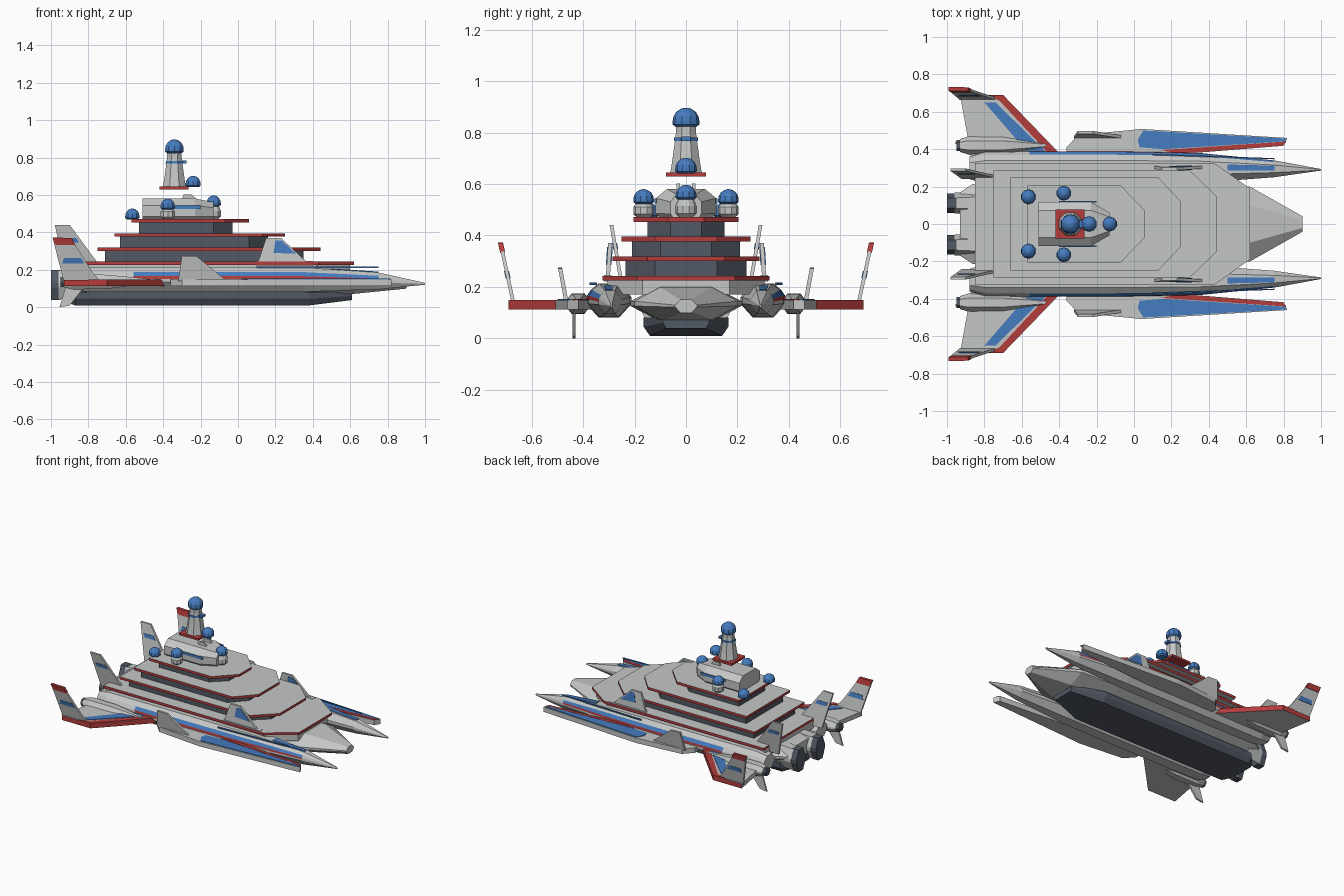
import bpy, bmesh, math
from mathutils import Vector

if "Cube" in bpy.data.objects:
    bpy.data.objects.remove(bpy.data.objects["Cube"])

COLOURS = {"light_grey": (0.56, 0.57, 0.57), "slate": (0.085, 0.1, 0.13),
           "blue": (0.06, 0.2, 0.52), "red": (0.46, 0.045, 0.045)}
MATS = []
for n, c in COLOURS.items():
    m = bpy.data.materials.new(n)
    m.diffuse_color = (*c, 1)
    m.use_nodes = True
    m.node_tree.nodes["Principled BSDF"].inputs["Base Color"].default_value = m.diffuse_color
    MATS.append(m)
GREY, SLATE, BLUE, RED = range(4)


def finish(name, bm):
    bmesh.ops.recalc_face_normals(bm, faces=bm.faces)
    me = bpy.data.meshes.new(name)
    bm.to_mesh(me)
    bm.free()
    for m in MATS:
        me.materials.append(m)
    ob = bpy.data.objects.new(name, me)
    bpy.context.collection.objects.link(ob)
    return ob


def prism(name, pts, vec, mat, rule=None):
    """Extrude a 3D polygon along vec; rule picks a colour from each face normal."""
    bm = bmesh.new()
    a = [bm.verts.new(p) for p in pts]
    b = [bm.verts.new(Vector(p) + Vector(vec)) for p in pts]
    bm.faces.new(a)
    bm.faces.new(b)
    for i in range(len(a)):
        j = (i + 1) % len(a)
        bm.faces.new((a[i], a[j], b[j], b[i]))
    bmesh.ops.recalc_face_normals(bm, faces=bm.faces)
    for f in bm.faces:
        f.material_index = rule(f.normal) if rule else mat
    return finish(name, bm)


def slab(name, pts, z0, z1, mat, s=1, rule=None):
    return prism(name, [(x, y * s, z0) for x, y in pts], (0, 0, z1 - z0), mat, rule)


def fin(name, pts, low, high, t, mat, s):
    """Side profile in x, z leaning from (y, z) low to (y, z) high."""
    k = (high[0] - low[0]) / (high[1] - low[1])
    p = [(x, s * (low[0] + (z - low[1]) * k - t / 2), z) for x, z in pts]
    return prism(name, p, (0, s * t, 0), mat)


OCT = [(1, .15), (.5, 1), (-.5, 1), (-1, .15), (-1, -.15), (-.5, -1), (.5, -1), (1, -.15)]


def loft(name, stations, mat, s=1, section=OCT, rule=None):
    """Sweep a section along x; stations are (x, centre y, centre z, half width, half height)."""
    bm = bmesh.new()
    rings = [[bm.verts.new((x, s * (cy + u * w), cz + v * h)) for u, v in section]
             for x, cy, cz, w, h in stations]
    n = len(section)
    for i in range(len(rings) - 1):
        for j in range(n):
            k = (j + 1) % n
            f = bm.faces.new((rings[i][j], rings[i][k], rings[i + 1][k], rings[i + 1][j]))
            f.material_index = rule(i, j) if rule else mat
    for r in (rings[0], rings[-1]):
        bm.faces.new(r).material_index = mat
    return finish(name, bm)


def turned(name, x, y, profile, mat, sides=10):
    """Upright lathe from (radius, z) points."""
    bm = bmesh.new()
    rings = [[bm.verts.new((x + r * math.cos(2 * math.pi * (i + .5) / sides),
                            y + r * math.sin(2 * math.pi * (i + .5) / sides), z))
              for i in range(sides)] for r, z in profile]
    for a, b in zip(rings, rings[1:]):
        for i in range(sides):
            j = (i + 1) % sides
            bm.faces.new((a[i], a[j], b[j], b[i])).material_index = mat
    for r in (rings[0], rings[-1]):
        bm.faces.new(r).material_index = mat
    return finish(name, bm)


def dome(name, x, y, z, r):
    """Faceted dome with a narrowing skirt; z is its rim."""
    cap = [(r * math.cos(a), z + r * math.sin(a)) for a in (.35, .75, 1.15, 1.45)]
    return turned(name, x, y, [(r * .75, z - r * .45), (r, z - r * .25), (r, z)] + cap, BLUE)


# Central hull, keel and bow
loft("main_hull", [(-.93, 0, .135, .17, .05), (-.86, 0, .135, .215, .066), (.3, 0, .135, .215, .066),
                   (.62, 0, .135, .2, .064), (.9, 0, .125, .042, .026)], GREY)
KEEL = [(1, 1), (1, 0), (.85, -1), (-.85, -1), (-1, 0), (-1, 1)]
loft("keel", [(-.93, 0, .055, .1, .025), (-.87, 0, .045, .165, .036), (.38, 0, .045, .165, .036),
              (.61, 0, .06, .09, .022)], SLATE, section=KEEL)


# Stepped decks: (back, shoulder, front, half width, front half width, z)
def outline(b, m, f, w, t):
    return [(b, -w), (m, -w), (f, -t), (f, t), (m, w), (b, w)]


slab("deck_base", outline(-.85, .42, .6, .305, .17), .17, .226, GREY)
decks = [(-.85, .43, .62, .325, .19, .225), (-.75, .3, .44, .285, .15, .301),
         (-.66, .13, .25, .25, .12, .377), (-.57, -.07, .06, .205, .07, .453)]
for i, (b, m, f, w, t, z) in enumerate(decks):
    slab(f"deck_{i + 1}", outline(b, m, f, w, t), z, z + .018, GREY,
         rule=lambda n: GREY if abs(n.z) > .5 else RED)
walls = [(-.71, .22, .35, .235, .12), (-.63, .06, .16, .21, .1), (-.53, -.13, -.03, .15, .06)]
for i, p in enumerate(walls):
    slab(f"deck_wall_{i + 1}", outline(*p), decks[i][5] + .01, decks[i + 1][5] + .002, SLATE)

# Bridge house
BRIDGE = [(1, -.7), (1, .35), (.62, 1), (-.62, 1), (-1, .35), (-1, -.7), (-.85, -1), (.85, -1)]
loft("bridge", [(-.51, 0, .525, .118, .056), (-.23, 0, .525, .118, .056), (-.13, 0, .515, .06, .045)],
     GREY, section=BRIDGE)
for s in (1, -1):
    prism("bridge_window", [(-.4, s * .114, .525), (-.2, s * .114, .525), (-.2, s * .114, .543),
                            (-.4, s * .114, .543)], (0, s * .008, 0), BLUE)
    fin("bridge_post", [(-.3, .575), (-.29, .603), (-.25, .603), (-.22, .575)],
        (.03, .57), (.03, .6), .012, GREY, s)
    # Side sensor domes on bulbous mounts
    dome("side_dome", -.375, s * .165, .54, .04)
    turned("side_dome_mount", -.375, s * .165, [(.025, .47), (.04, .483), (.04, .51), (.028, .526)], GREY)
    dome("rear_dome", -.565, s * .145, .487, .04)
dome("front_dome", -.13, 0, .557, .04)
turned("front_dome_mount", -.13, 0, [(.025, .47), (.04, .485), (.04, .515), (.028, .545)], GREY)

# Tower
slab("tower_plate", [(-.42, -.077), (-.265, -.077), (-.265, .077), (-.42, .077)], .63, .645, RED)
turned("tower", -.34, 0, [(.066, .645), (.058, .69), (.042, .8), (.042, .84)], GREY, 8)
turned("tower_band", -.34, 0, [(.0505, .767), (.0495, .78)], BLUE, 8)
dome("tower_dome", -.34, 0, .845, .052)
dome("tower_lower_dome", -.24, 0, .66, .042)
slab("tower_lookout", [(-.3, -.018), (-.275, -.018), (-.275, .018), (-.3, .018)], .768, .784, BLUE)

# Long side hulls with a red and a blue band on the outer flank
SIDE = [(1, -.2), (1, .05), (.97, .28), (.8, .62), (.45, 1), (-.45, 1),
        (-1, .2), (-1, -.2), (-.45, -1), (.45, -1)]


def side_bands(i, j):
    if 2 <= i <= 4:
        return {1: RED, 2: BLUE}.get(j, GREY)
    return GREY


BLADE = [(-.36, .37), (-.36, .41), (-.3, .475), (.04, .508), (.82, .46), (.8, .418), (.2, .37)]
for s in (1, -1):
    loft("side_hull", [(-.88, .3, .145, .06, .05), (-.8, .3, .147, .085, .066), (-.56, .3, .147, .088, .067),
                       (-.1, .3, .147, .088, .067), (.35, .3, .147, .08, .065),
                       (.75, .295, .14, .045, .045), (1, .29, .125, .004, .005)],
         GREY, s, SIDE, side_bands)
    prism("side_hull_panel", [(.5, s * .285, .198), (.75, s * .285, .182), (.75, s * .312, .182),
                              (.5, s * .318, .198)], (0, 0, .008), BLUE)
    prism("side_rail", [(.1, s * .368, .208), (.75, s * .346, .208), (.75, s * .352, .208),
                        (.1, s * .375, .208)], (0, 0, .008), BLUE)

    # Forward outrigger blade with painted top
    slab("blade", BLADE, .112, .148, GREY, s)
    slab("blade_blue", [(.02, .45), (.05, .5), (.81, .457), (.81, .442), (.16, .4), (.03, .41)],
         .147, .152, BLUE, s)
    slab("blade_red", [(.14, .395), (.815, .441), (.797, .42), (.24, .376)], .147, .152, RED, s)
    fin("blade_fin", [(-.32, .14), (-.3, .275), (-.22, .272), (-.17, .23), (-.06, .14)],
        (.465, .14), (.49, .275), .016, GREY, s)

    # Swept wing with red edges and blue stripe
    slab("wing", [(-.39, .37), (-.7, .69), (-.93, .69), (-.87, .36)], .112, .145, GREY, s,
         lambda n: RED if abs(n.z) < .5 and (n.x > .3 or abs(n.y) > .9) and n.y * s > 0 else GREY)
    slab("wing_red", [(-.395, .37), (-.7, .69), (-.8, .69), (-.72, .66), (-.45, .37)], .144, .149, RED, s)
    slab("wing_blue", [(-.8, .65), (-.74, .65), (-.47, .385), (-.57, .385)], .144, .149, BLUE, s)
    lo, hi = (.672, .14), (.72, .365)
    fin("winglet", [(-.93, .13), (-.73, .13), (-.78, .19), (-.89, .365), (-.99, .368)], lo, hi, .014, GREY, s)
    fin("winglet_tip", [(-.975, .332), (-.87, .332), (-.888, .37), (-.992, .372)], lo, hi, .02, RED, s)
    fin("winglet_blue", [(-.94, .232), (-.82, .232), (-.84, .262), (-.93, .262)], lo, hi, .02, BLUE, s)

    # Wing pod with nozzle and lower fin
    loft("wing_pod", [(-.93, .42, .135, .035, .03), (-.88, .42, .135, .05, .04), (-.7, .42, .135, .048, .038),
                      (-.47, .42, .14, .012, .01)], GREY, s)
    loft("wing_pod_nozzle", [(-.95, .42, .135, .03, .026), (-.9, .42, .135, .03, .026)], SLATE, s)
    fin("lower_fin", [(-.955, 0), (-.9, .008), (-.82, .11), (-.92, .11)],
        (.435, 0), (.435, .1), .012, GREY, s)

    # Upper fins on the decks
    lo, hi = (.25, .21), (.29, .44)
    fin("rear_fin", [(-.92, .19), (-.72, .19), (-.76, .25), (-.9, .44), (-.98, .44)], lo, hi, .014, GREY, s)
    fin("rear_fin_blue", [(-.935, .345), (-.85, .345), (-.865, .37), (-.945, .37)], lo, hi, .02, BLUE, s)
    lo, hi = (.305, .22), (.295, .37)
    fin("front_fin", [(.1, .22), (.15, .37), (.23, .37), (.39, .22)], lo, hi, .016, GREY, s)
    fin("front_fin_blue", [(.19, .29), (.2, .355), (.235, .355), (.31, .285)], lo, hi, .022, BLUE, s)
    slab("front_fin_foot", [(.1, .29), (.4, .29), (.4, .318), (.1, .318)], .22, .246, GREY, s)

    # Main engines
    loft("engine_housing", [(-.96, .112, .118, .055, .076), (-.84, .112, .125, .065, .078)], GREY, s)
    loft("engine_nozzle", [(-1, .112, .118, .052, .08), (-.95, .112, .118, .052, .08)], SLATE, s)
